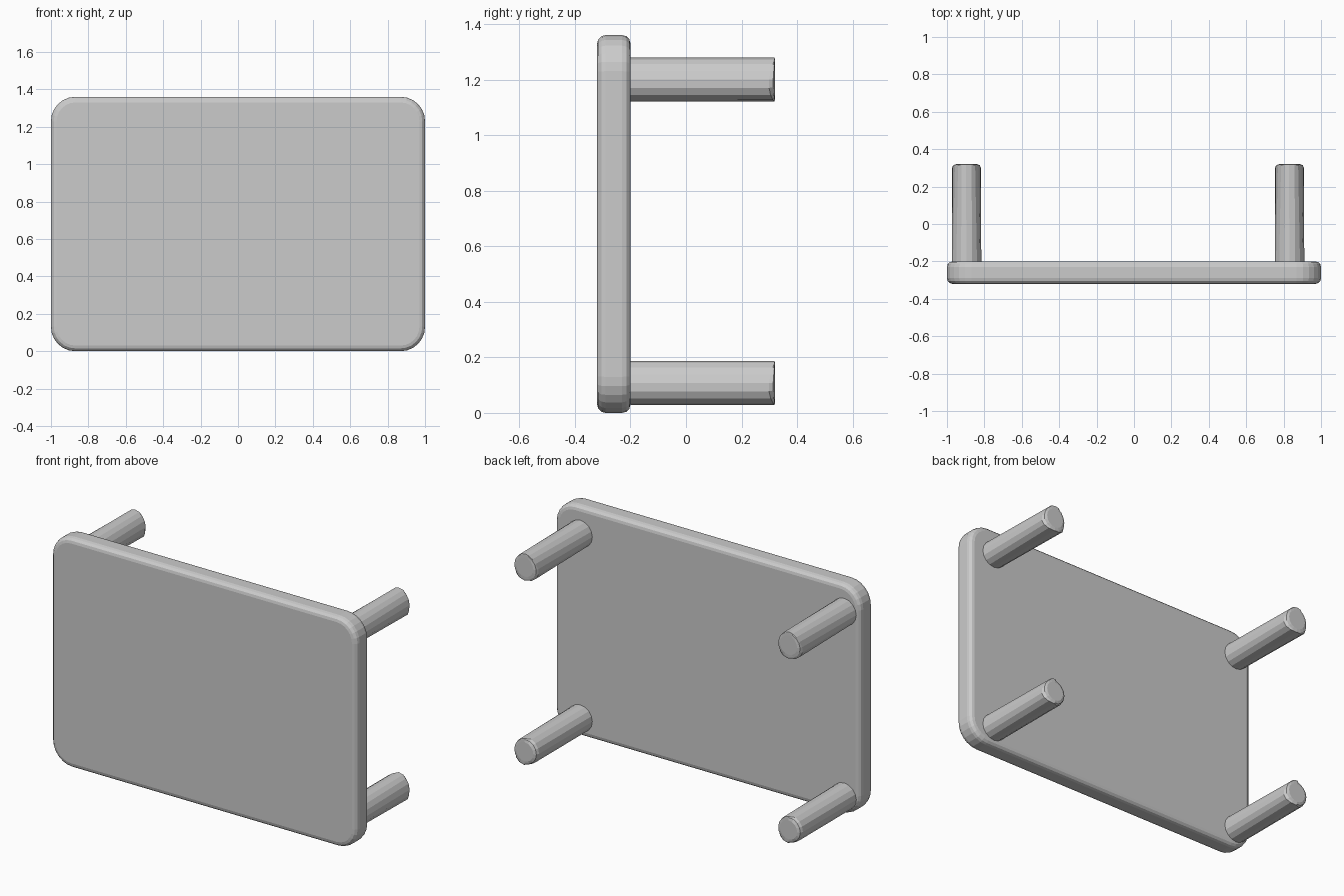
import bpy, bmesh, math
from mathutils import Matrix

if "Cube" in bpy.data.objects:
    bpy.data.objects.remove(bpy.data.objects["Cube"])

grey = bpy.data.materials.new("light grey")
grey.diffuse_color = (0.6, 0.6, 0.6, 1)
grey.use_nodes = True
grey.node_tree.nodes["Principled BSDF"].inputs["Base Color"].default_value = grey.diffuse_color


def make_object(name, bm):
    bmesh.ops.recalc_face_normals(bm, faces=bm.faces)
    mesh = bpy.data.meshes.new(name)
    bm.to_mesh(mesh)
    bm.free()
    mesh.materials.append(grey)
    obj = bpy.data.objects.new(name, mesh)
    bpy.context.collection.objects.link(obj)
    return obj


def add_peg(name, x, z, radius=0.079, y0=-0.22, y1=0.32):
    # 16-sided rod along y with a softened free end
    bm = bmesh.new()
    bmesh.ops.create_cone(bm, cap_ends=True, segments=16, radius1=radius,
                          radius2=radius, depth=y1 - y0)
    bm.transform(Matrix.Translation((x, (y0 + y1) / 2, z))
                 @ Matrix.Rotation(-math.pi / 2, 4, 'X'))
    rim = [e for e in bm.edges if all(v.co.y > y1 - 0.001 for v in e.verts)]
    bmesh.ops.bevel(bm, geom=rim, offset=0.022, segments=2, profile=0.5,
                    affect='EDGES')
    make_object(name, bm)


# Panel: rounded rectangle, extruded, with rounded front and back rims
half_w, height, front, back, corner, steps = 1.0, 1.36, -0.32, -0.20, 0.13, 6
bm = bmesh.new()
outline = []
for i, (sx, sz) in enumerate([(1, 1), (-1, 1), (-1, -1), (1, -1)]):
    cx = sx * (half_w - corner)
    cz = height / 2 + sz * (height / 2 - corner)
    for k in range(steps + 1):
        a = math.pi / 2 * (i + k / steps)
        outline.append(bm.verts.new((cx + corner * math.cos(a), front,
                                     cz + corner * math.sin(a))))
face = bm.faces.new(outline)
ext = bmesh.ops.extrude_face_region(bm, geom=[face], use_keep_orig=True)
for v in ext["geom"]:
    if isinstance(v, bmesh.types.BMVert):
        v.co.y = back
rims = [e for e in bm.edges
        if abs(e.verts[0].co.y - e.verts[1].co.y) < 1e-5]
bmesh.ops.bevel(bm, geom=rims, offset=0.03, segments=3, profile=0.5,
                affect='EDGES')
make_object("panel", bm)

# Four pegs on the back
for side, x in (("left", -0.895), ("right", 0.832)):
    for level, z in (("lower", 0.108), ("upper", 1.2)):
        add_peg(f"{level}_{side}_peg", x, z)
